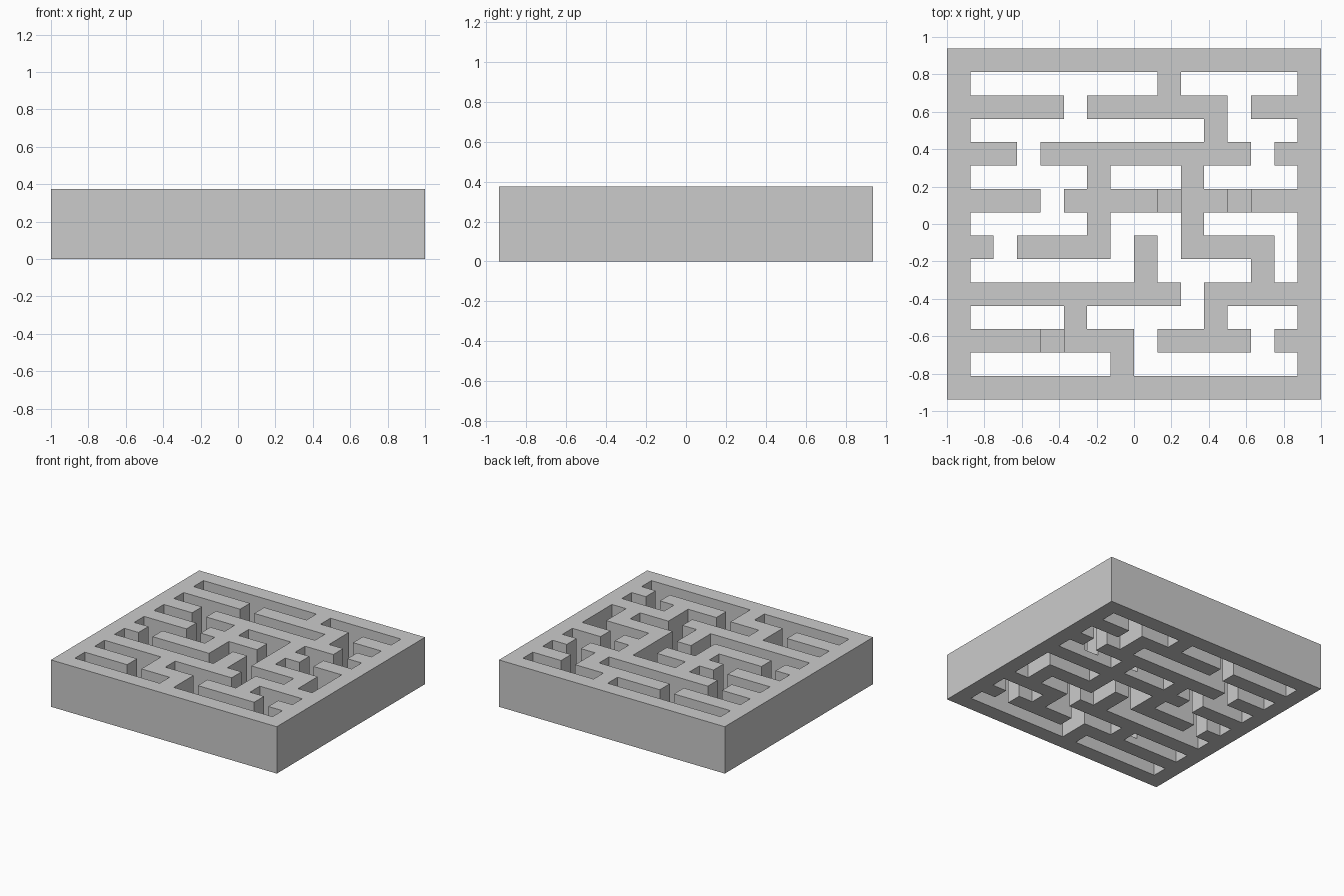
import bpy, bmesh, math

if "Cube" in bpy.data.objects:
    bpy.data.objects.remove(bpy.data.objects["Cube"])

CELL = 0.125          # width of one wall or passage
HEIGHTS = {'#': 0.375, '-': 0.06, '.': 0.0}   # wall, low sill, open passage

# Maze plan seen from the top, back row first
PLAN = [
    "################",
    "#........#.....#",
    "#####.######.###".replace("######.###", "######.###"),
    "#..........#...#",
    "###.#########.##",
    "#.....#...#....#",
    "####.####-##-###",
    "#.....#...#....#",
    "##.####.#.####.#",
    "#.......#....#.#",
    "##########.#####",
    "#....#.....#...#",
    "####-###.####.##",
    "#......#.......#",
    "################",
]
ROWS, COLS = len(PLAN), len(PLAN[0])


def height(r, c):
    if 0 <= r < ROWS and 0 <= c < COLS:
        return HEIGHTS[PLAN[r][c]]
    return 0.0


def build_maze():
    bm = bmesh.new()

    def quad(*pts):
        bm.faces.new([bm.verts.new(p) for p in pts])

    for r in range(ROWS):
        for c in range(COLS):
            h = height(r, c)
            if h == 0:
                continue
            x0, y1 = (c - COLS / 2) * CELL, (ROWS / 2 - r) * CELL
            x1, y0 = x0 + CELL, y1 - CELL
            ring = [(x0, y0), (x1, y0), (x1, y1), (x0, y1)]
            # top and underside
            quad(*[(x, y, h) for x, y in ring])
            quad(*[(x, y, 0) for x, y in reversed(ring)])
            # sides only where the neighbour is lower
            for i, (dr, dc) in enumerate([(1, 0), (0, 1), (-1, 0), (0, -1)]):
                n = height(r + dr, c + dc)
                if n < h:
                    a, b = ring[i], ring[(i + 1) % 4]
                    quad((*a, n), (*b, n), (*b, h), (*a, h))

    bmesh.ops.remove_doubles(bm, verts=bm.verts, dist=1e-4)
    # merge the coplanar cells into clean flat walls
    bmesh.ops.dissolve_limit(bm, angle_limit=math.radians(1),
                             verts=bm.verts, edges=bm.edges)
    mesh = bpy.data.meshes.new("maze_walls")
    bm.to_mesh(mesh)
    bm.free()
    obj = bpy.data.objects.new("maze_walls", mesh)
    bpy.context.collection.objects.link(obj)


build_maze()
